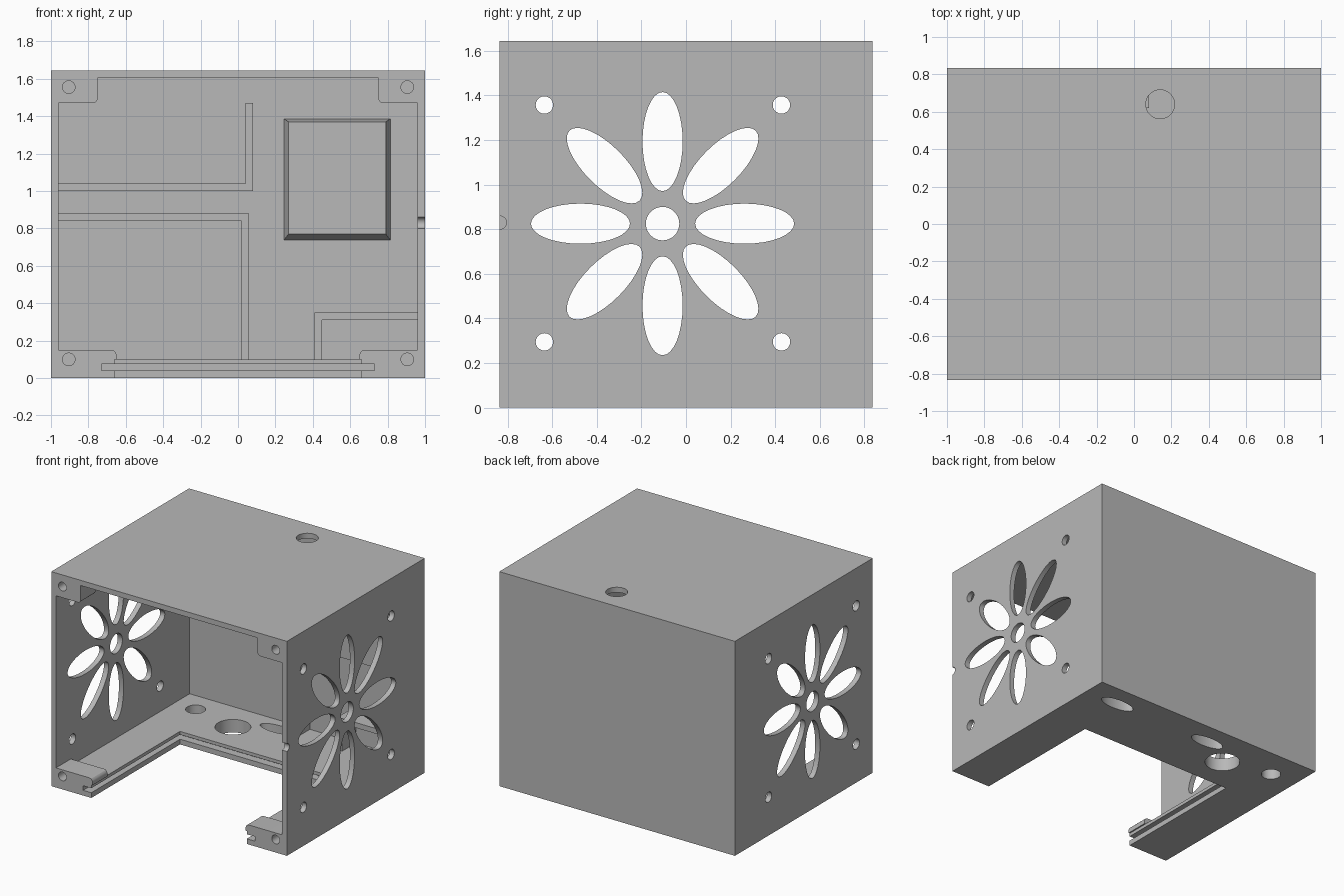
import bpy, bmesh, math
from mathutils import Matrix, Vector

if "Cube" in bpy.data.objects:
    bpy.data.objects.remove(bpy.data.objects["Cube"], do_unlink=True)

grey = bpy.data.materials.new("plain grey")
grey.use_nodes = True
colour = (0.48, 0.48, 0.48, 1)
grey.diffuse_color = colour
grey.node_tree.nodes["Principled BSDF"].inputs["Base Color"].default_value = colour

W, D, H = 1.0, 0.835, 1.645      # half width, half depth, height
T, FLOOR = 0.04, 0.10            # wall and floor thickness


def add_box(bm, x0, x1, y0, y1, z0, z1):
    size = Matrix.Diagonal((x1 - x0, y1 - y0, z1 - z0, 1))
    mid = Matrix.Translation(((x0 + x1) / 2, (y0 + y1) / 2, (z0 + z1) / 2))
    return bmesh.ops.create_cube(bm, size=1, matrix=mid @ size)["verts"]


def add_rod(bm, centre, axis, length, a, b=None, turn=0, sides=32):
    """Elliptical rod; a and b are the half widths across its axis."""
    aim = {"X": Matrix.Rotation(math.pi / 2, 4, "Y"),
           "Y": Matrix.Rotation(math.pi / 2, 4, "X"),
           "Z": Matrix.Identity(4)}[axis]
    m = (Matrix.Translation(centre) @ Matrix.Rotation(turn, 4, axis) @ aim
         @ Matrix.Diagonal((a, b or a, 1, 1)))
    bmesh.ops.create_cone(bm, cap_ends=True, segments=sides, radius1=1,
                          radius2=1, depth=length, matrix=m)


def finish(name, bm):
    mesh = bpy.data.meshes.new(name)
    bmesh.ops.recalc_face_normals(bm, faces=bm.faces)
    bm.to_mesh(mesh)
    bm.free()
    ob = bpy.data.objects.new(name, mesh)
    bpy.context.collection.objects.link(ob)
    mesh.materials.append(grey)
    return ob


def activate(ob):
    bpy.ops.object.select_all(action="DESELECT")
    ob.select_set(True)
    bpy.context.view_layer.objects.active = ob


def cut(ob, cutter):
    mod = ob.modifiers.new("cut", "BOOLEAN")
    mod.operation, mod.solver, mod.object = "DIFFERENCE", "EXACT", cutter
    activate(ob)
    bpy.ops.object.modifier_apply(modifier=mod.name)


def box(name, *dims):
    bm = bmesh.new()
    add_box(bm, *dims)
    return finish(name, bm)


# Cutters for the open front, the floor bay and the slide-in groove around it
bay_back = 0.24
cavity = box("cavity_cutter", -W + T, W - T, -D - 0.1, D - 0.05, FLOOR, H - T)
bay = box("bay_cutter", -0.66, 0.66, -D - 0.1, bay_back, -0.1, FLOOR + 0.02)
groove = box("groove_cutter", -0.73, 0.73, -D - 0.1, bay_back + 0.06, 0.04, 0.075)

# Flower vent and side holes run through both side walls
bm = bmesh.new()
cy, cz = -0.105, 0.825
add_rod(bm, (0, cy, cz), "X", 3, 0.075)
for i in range(8):
    ang = i * math.pi / 4
    out = Vector((0, math.cos(ang), math.sin(ang))) * 0.368
    add_rod(bm, Vector((0, cy, cz)) + out, "X", 3, 0.09, 0.222, ang)
for y in (-0.635, 0.428):
    for z in (0.295, 1.357):
        add_rod(bm, (0, y, z), "X", 3, 0.039, sides=20)
vents = finish("vent_cutter", bm)

# Front screw holes
bm = bmesh.new()
for x in (-0.905, 0.905):
    for z in (0.1, 1.555):
        add_rod(bm, (x, -D, z), "Y", 0.28, 0.034, sides=16)
screws = finish("screw_cutter", bm)

# Cable holes in floor and roof, and the small notch on the left wall edge
bm = bmesh.new()
add_rod(bm, (0.14, 0.64, H), "Z", 0.3, 0.077)
add_rod(bm, (-0.4, 0.51, 0), "Z", 0.4, 0.125)
add_rod(bm, (-0.78, 0.6, 0), "Z", 0.4, 0.07)
for x in (-0.13, 0.71):
    add_rod(bm, (x, 0.66, 0), "Z", 0.4, 0.14, 0.055)
add_rod(bm, (W, -D, 0.83), "X", 0.3, 0.03, sides=16)
cable_holes = finish("cable_cutter", bm)

# Housing
shell = box("housing", -W, W, -D, D, 0, H)
cutters = (cavity, bay, groove, vents, screws, cable_holes)
for c in cutters:
    cut(shell, c)
parts = [shell]

# Screw bosses in the four front corners
for side, s in (("right", -1), ("left", 1)):
    for level, inner, z0, z1 in (("top", 0.75, 1.47, H - T), ("bottom", 0.65, FLOOR, 0.15)):
        x0, x1 = sorted((s * inner, s * (W - T)))
        bm = bmesh.new()
        add_box(bm, x0, x1, -D, -D + 0.18, z0, z1)
        # soften the free corner that faces the opening
        low = z0 if level == "top" else z1
        edge = [e for e in bm.edges if all(
            abs(v.co.x - s * inner) < 1e-4 and abs(v.co.z - low) < 1e-4 for v in e.verts)]
        bmesh.ops.bevel(bm, geom=edge, offset=0.025, segments=3, affect="EDGES", profile=0.5)
        boss = finish(f"{level}_{side}_boss", bm)
        cut(boss, screws)
        parts.append(boss)

# Partition ribs standing on the inside of the back wall
back, rib_front = D - 0.03, 0.62
ribs = {
    "upper_shelf_rib": (-0.97, 0.08, 1.0, 1.04),
    "upper_post_rib": (0.04, 0.08, 1.02, 1.47),
    "lower_shelf_rib": (-0.97, 0.06, 0.84, 0.88),
    "lower_post_rib": (0.02, 0.06, 0.09, 0.86),
    "corner_shelf_rib": (0.41, 0.97, 0.31, 0.35),
    "corner_post_rib": (0.41, 0.45, 0.09, 0.33),
}
for name, (x0, x1, z0, z1) in ribs.items():
    parts.append(box(name, x0, x1, rib_front, back, z0, z1))

# Raised mounting pad with sloping sides
bm = bmesh.new()
for v in add_box(bm, 0.24, 0.82, 0.7, back, 0.73, 1.39):
    if v.co.y < 0.75:
        v.co.x += 0.03 if v.co.x < 0.5 else -0.03
        v.co.z += 0.04 if v.co.z < 1 else -0.02
parts.append(finish("mounting_pad", bm))

for c in cutters:
    bpy.data.objects.remove(c, do_unlink=True)
for p in parts:
    activate(p)
    bpy.ops.object.shade_smooth_by_angle(angle=math.radians(30))
